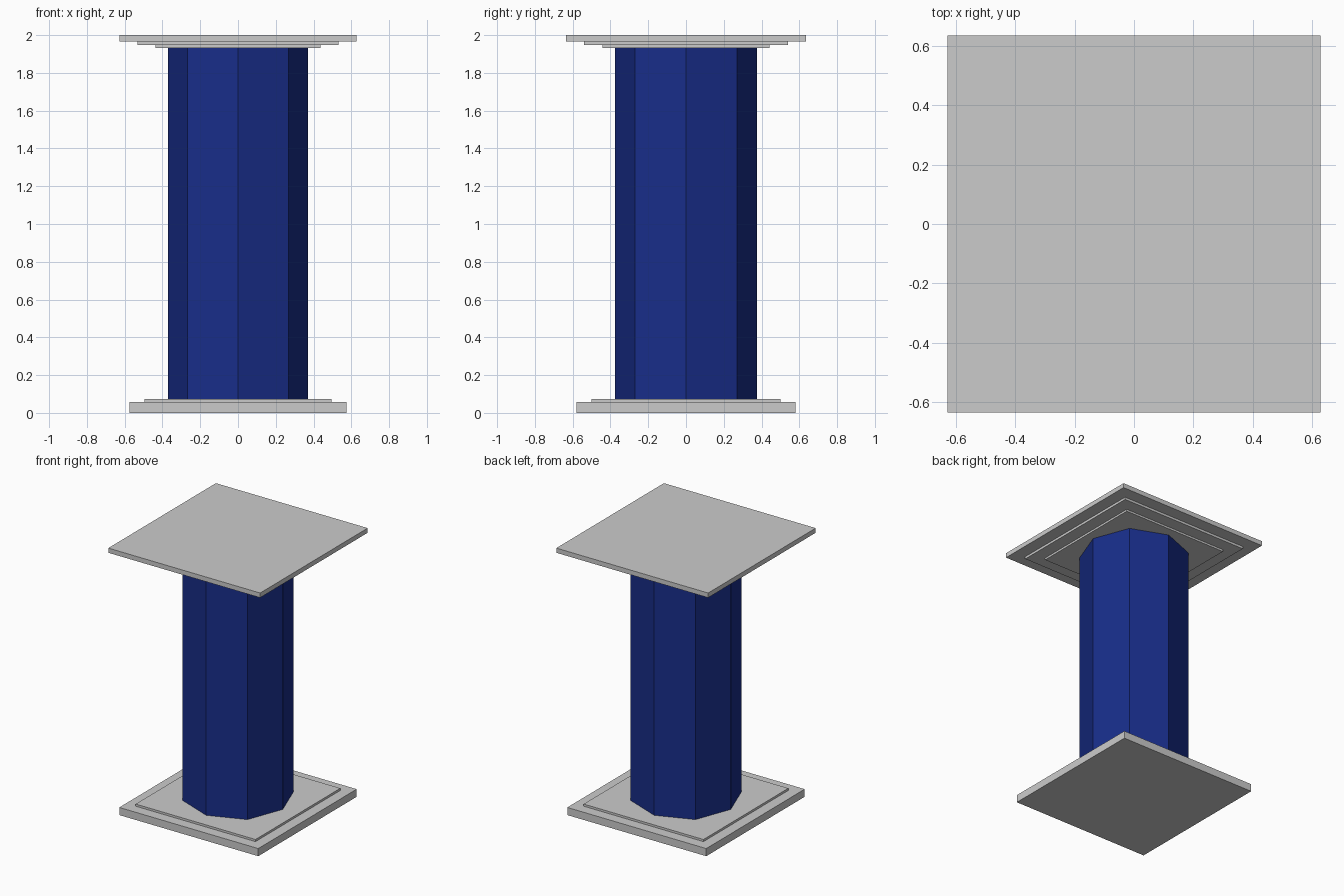
import bpy
import math

if "Cube" in bpy.data.objects:
    bpy.data.objects.remove(bpy.data.objects["Cube"])

SY = 1.012  # plan is very slightly deeper than wide


def slab(name, half_x, z0, z1):
    bpy.ops.mesh.primitive_cube_add(size=1, location=(0, 0, (z0 + z1) / 2))
    ob = bpy.context.object
    ob.name = name
    ob.scale = (2 * half_x, 2 * half_x * SY, z1 - z0)
    bpy.ops.object.transform_apply(location=False, rotation=False, scale=True)
    return ob


# Stepped base and stepped capital: half width, bottom, top
for name, half, z0, z1 in (
    ("base_plinth", 0.574, 0.0, 0.057),
    ("base_step", 0.495, 0.057, 0.073),
    ("capital_lower_step", 0.436, 1.932, 1.947),
    ("capital_upper_step", 0.533, 1.947, 1.965),
    ("capital_slab", 0.627, 1.965, 2.0),
):
    slab(name, half, z0, z1)

# Octagonal shaft with corners on the axes
z0, z1 = 0.073, 1.932
bpy.ops.mesh.primitive_cylinder_add(vertices=8, radius=0.373, depth=z1 - z0,
                                    location=(0, 0, (z0 + z1) / 2))
shaft = bpy.context.object
shaft.name = "shaft"
for v in shaft.data.vertices:
    if abs(v.co.x) > 0.1 and abs(v.co.y) > 0.1:
        v.co.x = math.copysign(0.268, v.co.x)
        v.co.y = math.copysign(0.271, v.co.y)
    elif abs(v.co.x) > 0.1:
        v.co.x = math.copysign(0.37, v.co.x)
    else:
        v.co.y = math.copysign(0.375, v.co.y)

blue = bpy.data.materials.new("dark_blue")
blue.diffuse_color = (0.009, 0.026, 0.25, 1)
blue.use_nodes = True
blue.node_tree.nodes["Principled BSDF"].inputs["Base Color"].default_value = blue.diffuse_color
shaft.data.materials.append(blue)
